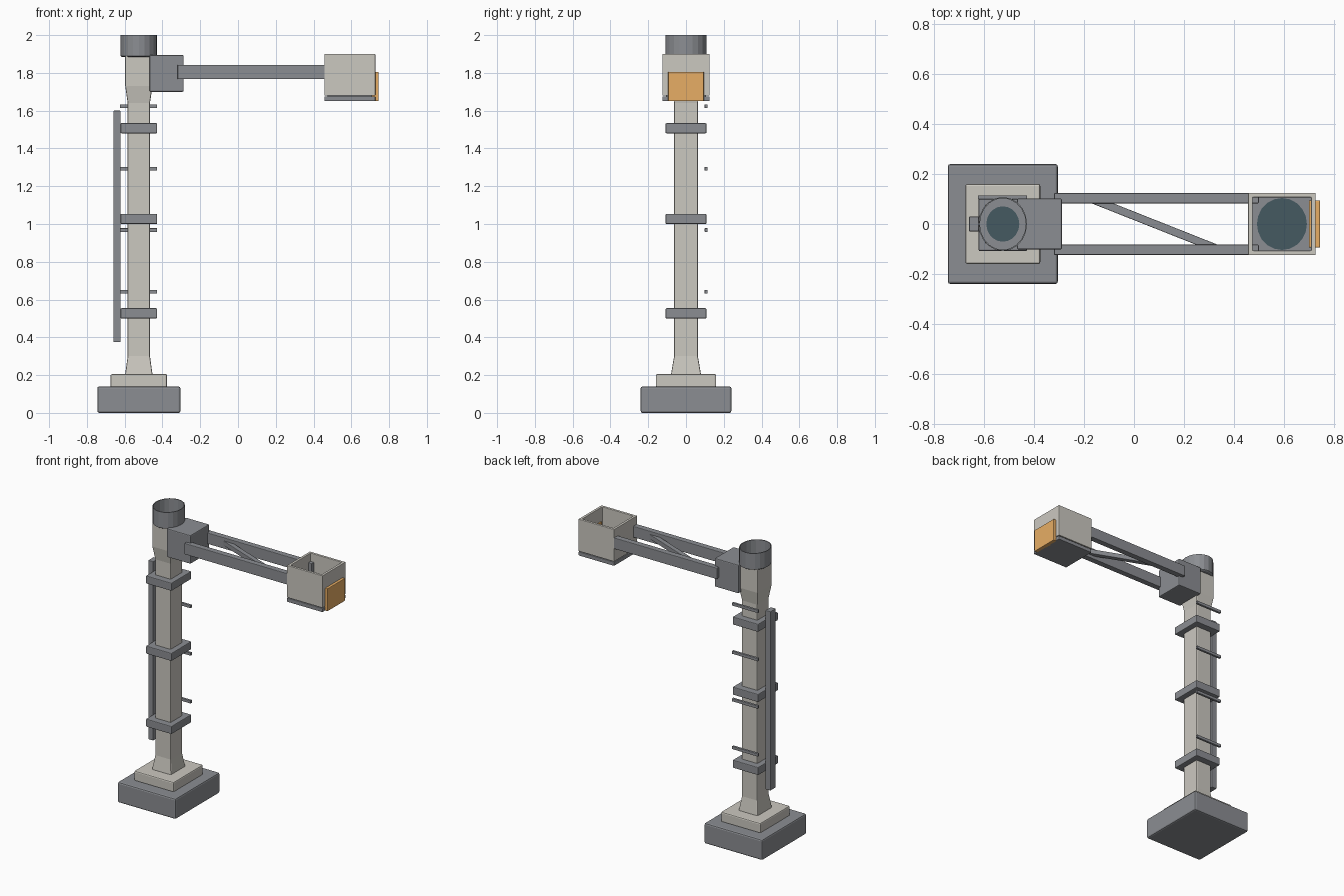
import bpy, bmesh, math
from mathutils import Vector

if "Cube" in bpy.data.objects:
    bpy.data.objects.remove(bpy.data.objects["Cube"])


def material(name, rgb):
    m = bpy.data.materials.new(name)
    m.diffuse_color = (*rgb, 1)
    m.use_nodes = True
    m.node_tree.nodes["Principled BSDF"].inputs["Base Color"].default_value = m.diffuse_color
    return m


LIGHT = material("pale_paint", (0.60, 0.58, 0.53))
DARK = material("dark_metal", (0.26, 0.27, 0.29))
ORANGE = material("orange_panel", (0.80, 0.42, 0.13))
GLASS = material("dark_glass", (0.06, 0.10, 0.12))
CX = -0.525  # mast axis


def make(name, bm, mat, bevel=0):
    bmesh.ops.recalc_face_normals(bm, faces=bm.faces)
    me = bpy.data.meshes.new(name)
    bm.to_mesh(me)
    bm.free()
    me.materials.append(mat)
    ob = bpy.data.objects.new(name, me)
    bpy.context.collection.objects.link(ob)
    if bevel:
        mod = ob.modifiers.new("bevel", 'BEVEL')
        mod.width = bevel
        mod.segments = 2
        mod.limit_method = 'ANGLE'
    return ob


def box(name, x, y, z, mat, bevel=0.004):
    """Box from (min, max) ranges on each axis."""
    bm = bmesh.new()
    bmesh.ops.create_cube(bm, size=1)
    for v in bm.verts:
        v.co = [(r[0] + r[1]) / 2 + c * (r[1] - r[0]) for r, c in zip((x, y, z), v.co)]
    return make(name, bm, mat, bevel)


def loft(name, rings, mat, bevel=0, sides=4, cx=CX):
    """Skin a stack of (rx, ry, z) rings, closed at both ends."""
    bm = bmesh.new()
    off, k = (math.pi / 4, math.sqrt(2)) if sides == 4 else (0, 1)
    loops = []
    for rx, ry, z in rings:
        loops.append([bm.verts.new((cx + k * rx * math.cos(off + math.tau * i / sides),
                                    k * ry * math.sin(off + math.tau * i / sides), z))
                      for i in range(sides)])
    for a, b in zip(loops, loops[1:]):
        for i in range(sides):
            j = (i + 1) % sides
            bm.faces.new((a[i], a[j], b[j], b[i]))
    bm.faces.new(loops[0])
    bm.faces.new(loops[-1])
    return make(name, bm, mat, bevel)


# Foot and mast
box("base", (-0.745, -0.305), (-0.24, 0.24), (0, 0.14), DARK, 0.01)
box("plinth", (CX - 0.15, CX + 0.15), (-0.16, 0.16), (0.135, 0.205), LIGHT, 0.008)
loft("mast", [(0.073, 0.08, 0.2), (0.059, 0.063, 0.3), (0.059, 0.063, 1.64),
              (0.072, 0.078, 1.73), (0.072, 0.078, 1.89)], LIGHT, 0.006)

# Open cup on top of the mast, with a glass disc at its bottom
loft("top_cup", [(0.09, 0.1, 1.885), (0.097, 0.108, 1.89), (0.097, 0.108, 2.0),
                 (0.092, 0.103, 2.0), (0.092, 0.103, 1.9)], DARK, sides=20)
loft("top_lens", [(0.066, 0.071, 1.895), (0.066, 0.071, 1.904)], GLASS, sides=20)

# Clamps, cable rail and rungs
for i, z in enumerate((0.5, 1.0, 1.48)):
    box(f"clamp_{i + 1}", (CX - 0.097, CX + 0.097), (-0.108, 0.108), (z, z + 0.054), DARK, 0.005)
box("cable_rail", (-0.66, -0.621), (-0.03, 0.03), (0.375, 1.6), DARK)
for i, z in enumerate((0.641, 0.968, 1.293, 1.623)):
    box(f"rung_{i + 1}", (-0.624, -0.428), (0.099, 0.115), (z - 0.01, z + 0.01), DARK, 0.002)

# Arm joint, two beams and the diagonal brace
box("arm_joint", (-0.468, -0.288), (-0.102, 0.102), (1.7, 1.895), DARK, 0.006)
for side, s in (("front", -1), ("back", 1)):
    box(f"arm_beam_{side}", (-0.32, 0.5), sorted((s * 0.083, s * 0.124)), (1.767, 1.843), DARK)
a, b = Vector((-0.17, 0.1, 1.805)), Vector((0.335, -0.1, 1.805))
brace = box("arm_brace", (-(b - a).length / 2, (b - a).length / 2),
            (-0.016, 0.016), (-0.016, 0.016), DARK, 0.003)
brace.location = (a + b) / 2
brace.rotation_euler.z = math.atan2(b.y - a.y, b.x - a.x)

# Open-topped head: hollow shell, floor plate, glass disc and orange end panel
HX = 0.592
loft("head_shell", [(0.135, 0.125, 1.68), (0.135, 0.125, 1.9),
                    (0.117, 0.107, 1.9), (0.117, 0.107, 1.683)], LIGHT, 0.003, cx=HX)
box("head_floor", (0.457, 0.727), (-0.125, 0.125), (1.65, 1.676), DARK)
box("head_liner", (0.475, 0.709), (-0.107, 0.107), (1.67, 1.688), DARK, 0)
loft("head_lens", [(0.1, 0.104, 1.685), (0.1, 0.104, 1.694)], GLASS, sides=20, cx=HX)
box("end_panel", (0.7, 0.745), (-0.095, 0.095), (1.65, 1.805), ORANGE)
